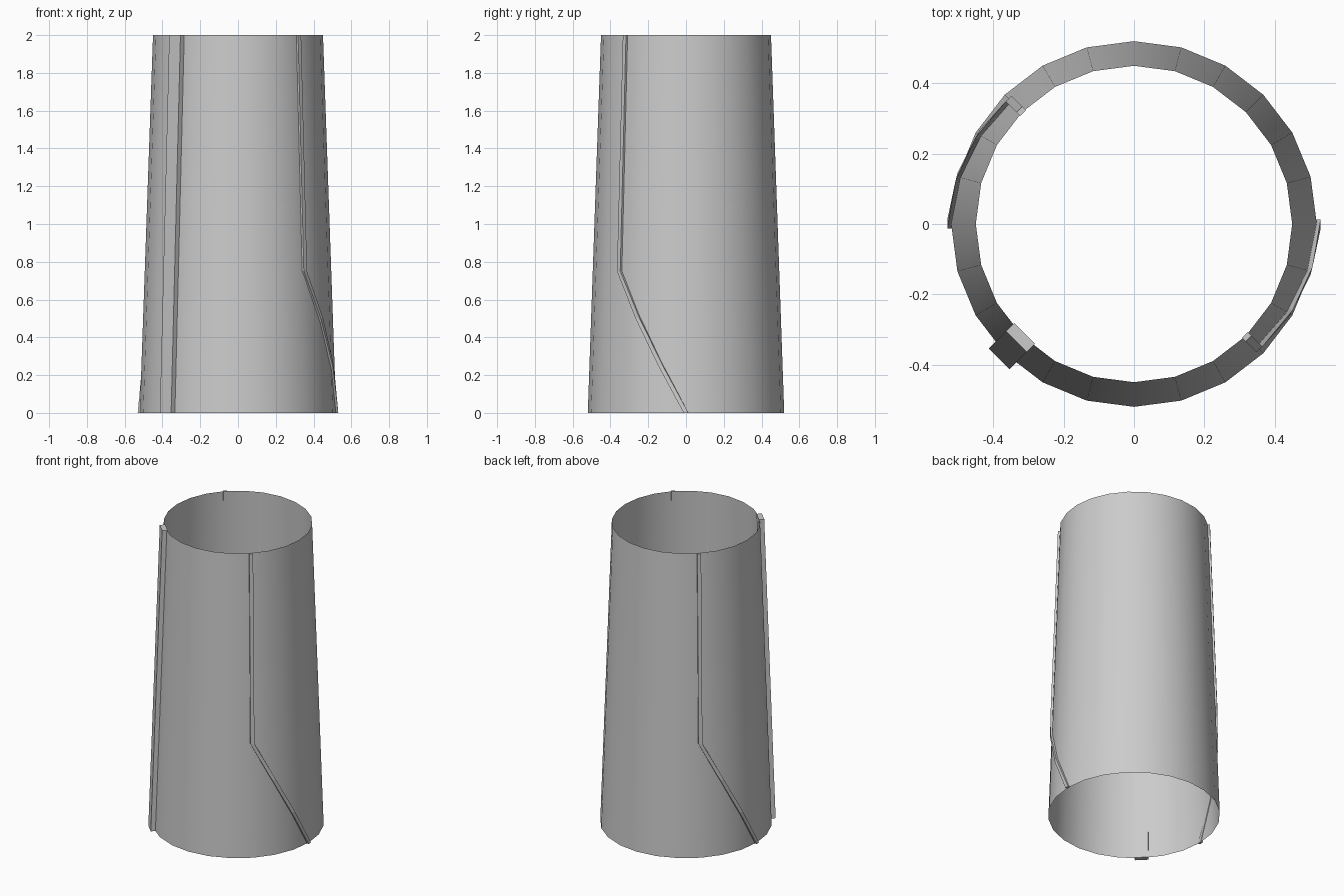
import bpy, bmesh, math
from mathutils import Vector

if "Cube" in bpy.data.objects:
    bpy.data.objects.remove(bpy.data.objects["Cube"])

H, R0, R1 = 2.0, 0.52, 0.45


def radius(z):
    return R0 + (R1 - R0) * z / H


def make_object(name, bm):
    bmesh.ops.recalc_face_normals(bm, faces=bm.faces)
    me = bpy.data.meshes.new(name)
    bm.to_mesh(me)
    bm.free()
    ob = bpy.data.objects.new(name, me)
    bpy.context.collection.objects.link(ob)
    return ob


def sweep(name, stations):
    """Closed bar through stations of (angle in degrees, z, inner r, outer r, half width)."""
    bm = bmesh.new()
    rings = []
    for deg, z, r_in, r_out, w in stations:
        a = math.radians(deg)
        out = Vector((math.cos(a), math.sin(a), 0))
        side = Vector((-math.sin(a), math.cos(a), 0))
        rings.append([bm.verts.new(out * r + side * s + Vector((0, 0, z)))
                      for r, s in ((r_in, -w), (r_out, -w), (r_out, w), (r_in, w))])
    for lo, hi in zip(rings, rings[1:]):
        for i in range(4):
            j = (i + 1) % 4
            bm.faces.new((lo[i], lo[j], hi[j], hi[i]))
    bm.faces.new(rings[0])
    bm.faces.new(rings[-1])
    return make_object(name, bm)


# Open tapered tube
bm = bmesh.new()
bmesh.ops.create_cone(bm, cap_ends=False, segments=24, radius1=R0, radius2=R1, depth=H)
bmesh.ops.translate(bm, verts=bm.verts, vec=(0, 0, H / 2))
tube = make_object("tapered_tube", bm)
# put a corner on the x axis and keep the outside facing outwards
if tube.data.polygons[0].normal.dot(Vector((*tube.data.polygons[0].center.xy, 0))) < 0:
    tube.data.flip_normals()
bpy.context.view_layer.objects.active = tube
tube.select_set(True)
bpy.ops.object.shade_smooth_by_angle(angle=math.radians(30))

# Two thin raised strips: a slanting lower run, then straight up
for name, start in (("right_strip", 0), ("left_strip", 180)):
    path = [(0, 0, 0.0125), (-15, 0.25, 0.0125), (-30, 0.5, 0.0125),
            (-45, 0.75, 0.012), (-45, H, 0.0115)]
    sweep(name, [(start + d, z, radius(z) - 0.004, radius(z) + 0.011, w)
                 for d, z, w in path])

# Thicker straight rib on the front left
sweep("straight_rib", [(225, z, radius(z) - 0.01, radius(z) + 0.023, 0.042)
                       for z in (0, H)])
